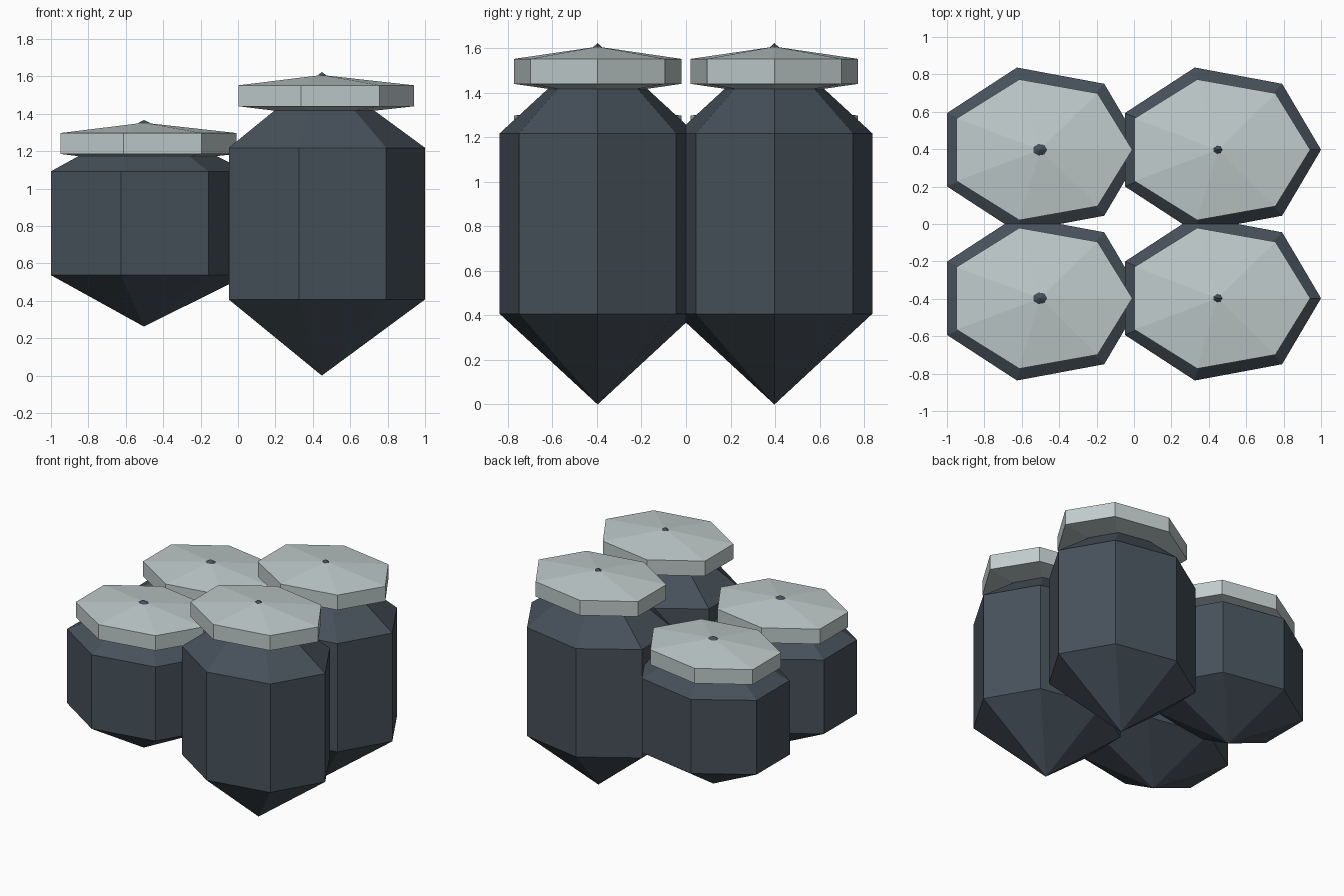
import bpy, bmesh
from math import cos, sin, tau

if "Cube" in bpy.data.objects:
    bpy.data.objects.remove(bpy.data.objects["Cube"])

SIDES = 7


def make_material(name, rgb):
    mat = bpy.data.materials.new(name)
    mat.use_nodes = True
    mat.diffuse_color = (*rgb, 1)
    mat.node_tree.nodes["Principled BSDF"].inputs["Base Color"].default_value = (*rgb, 1)
    return mat


slate = make_material("dark slate", (0.062, 0.082, 0.102))
pale = make_material("pale grey", (0.53, 0.60, 0.60))


def pointed_prism(name, mat, center, radii, z_tip, z_low, z_high, z_top):
    """Seven-sided oval prism closed by a point at each end."""
    bm = bmesh.new()
    low, high = [
        [bm.verts.new((radii[0] * cos(tau * i / SIDES), radii[1] * sin(tau * i / SIDES), z))
         for i in range(SIDES)] for z in (z_low, z_high)]
    bottom = bm.verts.new((0, 0, z_tip))
    top = bm.verts.new((0, 0, z_top))
    for i in range(SIDES):
        j = (i + 1) % SIDES
        bm.faces.new((low[i], low[j], high[j], high[i]))
        bm.faces.new((low[j], low[i], bottom))
        bm.faces.new((high[i], high[j], top))
    mesh = bpy.data.meshes.new(name)
    bm.to_mesh(mesh)
    bm.free()
    mesh.materials.append(mat)
    obj = bpy.data.objects.new(name, mesh)
    obj.location = (*center, 0)
    bpy.context.collection.objects.link(obj)


BODY = (0.552, 0.451)
LID = (0.494, 0.386)

# Tall pods on the left, short pods on the right, one of each at front and back
for place, y in (("front", -0.397), ("back", 0.397)):
    tall, short = (0.448, y), (-0.503, y)
    pointed_prism(f"tall_pod_{place}", slate, tall, BODY, 0, 0.407, 1.218, 1.623)
    pointed_prism(f"tall_lid_{place}", pale, tall, LID, 1.385, 1.44, 1.552, 1.607)
    pointed_prism(f"short_pod_{place}", slate, short, BODY, 0.262, 0.537, 1.092, 1.367)
    pointed_prism(f"short_lid_{place}", pale, short, LID, 1.13, 1.185, 1.297, 1.352)
